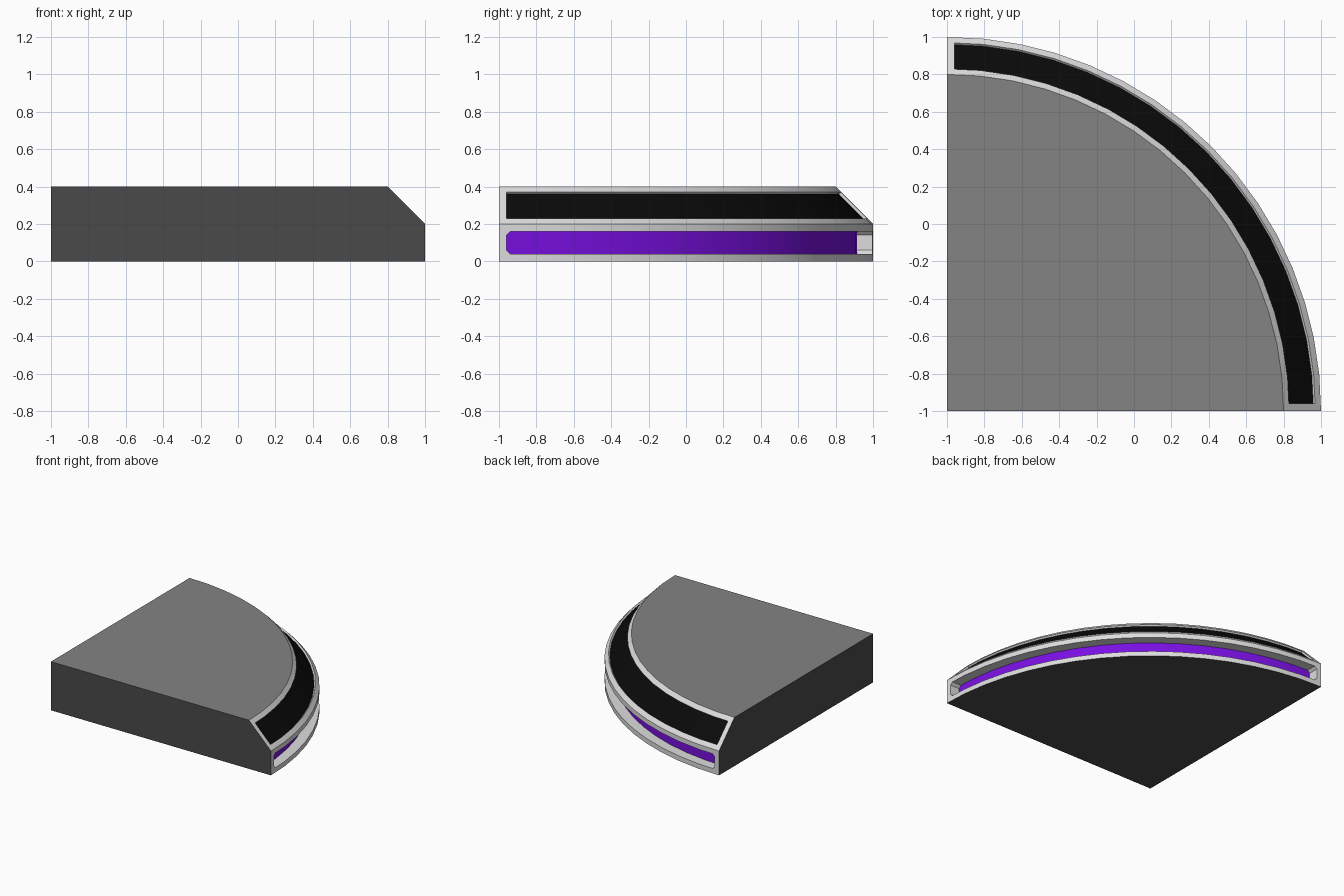
import bpy, bmesh, math
from mathutils import Vector

if "Cube" in bpy.data.objects:
    bpy.data.objects.remove(bpy.data.objects["Cube"], do_unlink=True)

SEGMENTS = 16
STEP = math.pi / 2 / SEGMENTS
CORNER = Vector((-1, -1, 0))


def make_material(name, rgb):
    mat = bpy.data.materials.new(name)
    mat.use_nodes = True
    colour = (*rgb, 1)
    mat.diffuse_color = colour
    mat.node_tree.nodes["Principled BSDF"].inputs["Base Color"].default_value = colour
    return mat


MATERIALS = [
    make_material("dark grey", (0.068, 0.068, 0.068)),
    make_material("mid grey", (0.23, 0.23, 0.23)),
    make_material("light grey", (0.73, 0.73, 0.73)),
    make_material("purple", (0.19, 0.005, 0.75)),
    make_material("black", (0.003, 0.003, 0.003)),
]
DARK, TOP, TRIM, PURPLE, BLACK = range(5)


def on_arc(k, r, z):
    return CORNER + Vector((r * math.cos(k * STEP), r * math.sin(k * STEP), z))


def near_end(offset, r, z, far):
    """Point on the first chord at a set distance from the straight side."""
    s = offset / (r * math.sin(STEP))
    x = r * (1 - s + s * math.cos(STEP))
    return CORNER + Vector((offset, x, z) if far else (x, offset, z))


def make_object(name, bm):
    bmesh.ops.recalc_face_normals(bm, faces=bm.faces)
    mesh = bpy.data.meshes.new(name)
    bm.to_mesh(mesh)
    bm.free()
    for mat in MATERIALS:
        mesh.materials.append(mat)
    obj = bpy.data.objects.new(name, mesh)
    bpy.context.collection.objects.link(obj)
    return obj


def add_face(bm, verts, material):
    bm.faces.new(verts).material_index = material


def make_cutter(name, sections, floor_material):
    """Loft four-point sections; the edge from point 0 to 1 sweeps the floor."""
    bm = bmesh.new()
    rings = [[bm.verts.new(p) for p in section] for section in sections]
    for a, b in zip(rings, rings[1:]):
        for i in range(4):
            j = (i + 1) % 4
            add_face(bm, (a[i], a[j], b[j], b[i]), floor_material if i == 0 else TRIM)
    add_face(bm, rings[0], TRIM)
    add_face(bm, rings[-1], TRIM)
    obj = make_object(name, bm)
    obj.hide_render = True
    return obj


def sweep(ends, profile):
    """Sections along the arc, with special (offset, profile) pairs at both ends."""
    first = [[near_end(o, r, z, False) for r, z in p] for o, p in ends]
    middle = [[on_arc(k, r, z) for r, z in profile] for k in range(1, SEGMENTS)]
    last = [[near_end(o, r, z, True) for r, z in p] for o, p in reversed(ends)]
    return first + middle + last


# Quarter-round body with a chamfered outer edge
bm = bmesh.new()
rings = [[bm.verts.new(on_arc(k, r, z)) for k in range(SEGMENTS + 1)]
         for r, z in ((2, 0), (2, 0.2), (1.8, 0.4))]
low = bm.verts.new(CORNER)
high = bm.verts.new(CORNER + Vector((0, 0, 0.4)))
add_face(bm, [low] + rings[0], DARK)
add_face(bm, [high] + rings[2], TOP)
for end in (0, -1):
    add_face(bm, [low] + [ring[end] for ring in rings] + [high], DARK)
for a, b in zip(rings, rings[1:]):
    for k in range(SEGMENTS):
        add_face(bm, (a[k], a[k + 1], b[k + 1], b[k]), TRIM)
body = make_object("quarter_round_body", bm)


# Light strip groove with clipped corners
def groove(z0, z1):
    return [(1.917, z0), (1.917, z1), (2.1, z1), (2.1, z0)]


full = groove(0.04, 0.16)
light_cutter = make_cutter(
    "light_groove_cutter",
    sweep([(0.04, groove(0.06, 0.14)), (0.06, full)], full), PURPLE)

# Shallow recessed panel on the chamfer
panel = [(1.96, 0.22), (1.82, 0.36), (1.88, 0.42), (2.02, 0.28)]
panel_cutter = make_cutter("panel_cutter", sweep([(0.04, panel)], panel), BLACK)

# Cut both recesses
bpy.context.view_layer.objects.active = body
for cutter in (light_cutter, panel_cutter):
    mod = body.modifiers.new("recess", 'BOOLEAN')
    mod.operation = 'DIFFERENCE'
    mod.solver = 'EXACT'
    mod.object = cutter
    bpy.ops.object.modifier_apply(modifier=mod.name)
    bpy.data.objects.remove(cutter, do_unlink=True)

# Smooth the curved faces, keep the edges crisp
bpy.ops.object.select_all(action='DESELECT')
body.select_set(True)
bpy.ops.object.shade_smooth_by_angle(angle=math.radians(25))
